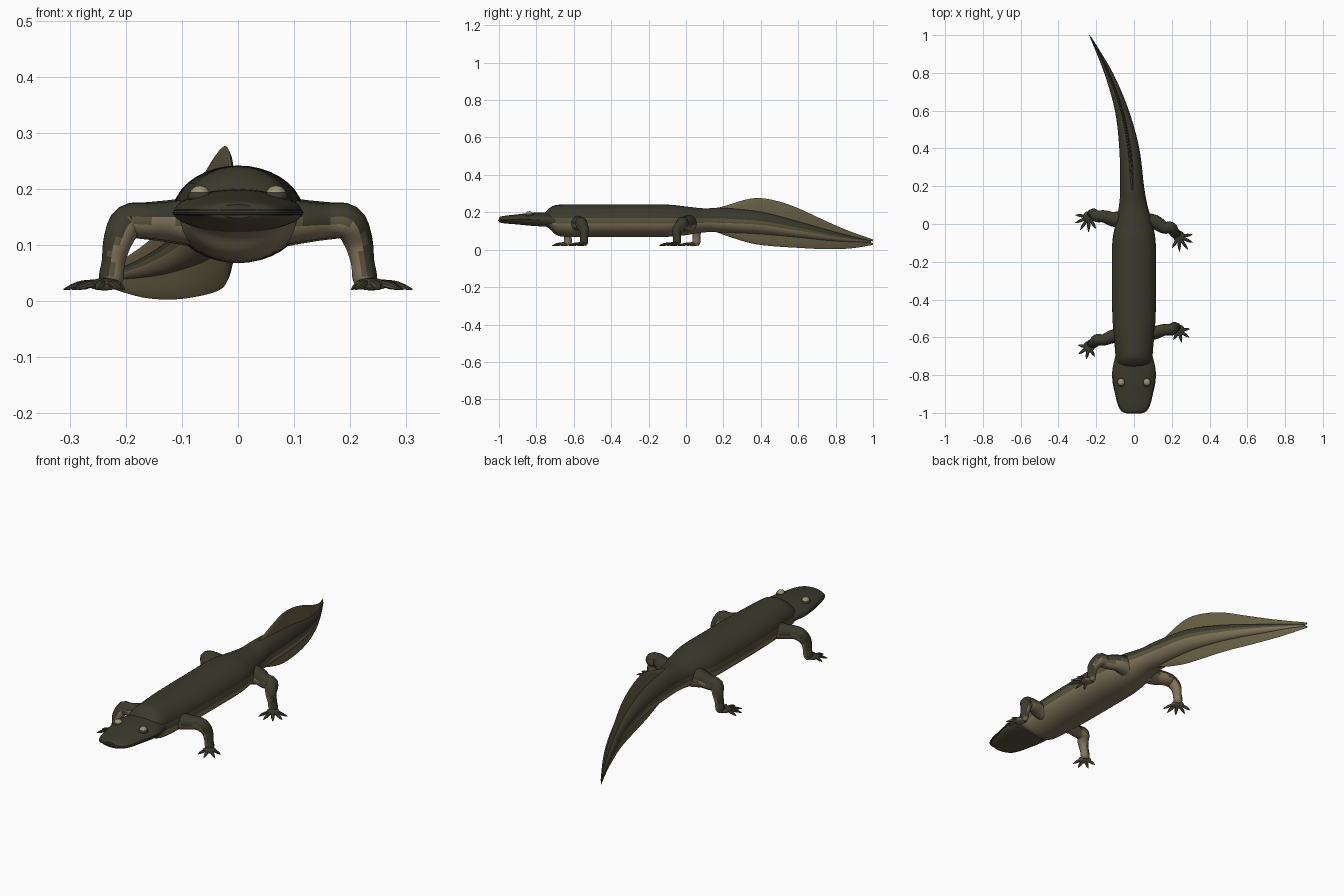
import bpy, bmesh, math
from mathutils import Vector, Matrix

cube = bpy.data.objects.get("Cube")
if cube:
    bpy.data.objects.remove(cube, do_unlink=True)


def material(name, rgb):
    m = bpy.data.materials.new(name)
    m.use_nodes = True
    m.diffuse_color = (*rgb, 1)
    m.node_tree.nodes["Principled BSDF"].inputs["Base Color"].default_value = (*rgb, 1)
    return m


DARK = material("dark olive back", (.043, .042, .025))
FLANK = material("olive flank", (.10, .087, .046))
BELLY = material("tan belly", (.225, .178, .106))
FIN = material("olive fin", (.14, .118, .06))
EYE = material("pale eye", (.33, .29, .18))


def finish(name, bm, mats, angle=40):
    bmesh.ops.recalc_face_normals(bm, faces=bm.faces)
    me = bpy.data.meshes.new(name)
    bm.to_mesh(me)
    bm.free()
    ob = bpy.data.objects.new(name, me)
    bpy.context.collection.objects.link(ob)
    for m in mats:
        me.materials.append(m)
    bpy.ops.object.select_all(action='DESELECT')
    bpy.context.view_layer.objects.active = ob
    ob.select_set(True)
    bpy.ops.object.shade_smooth_by_angle(angle=math.radians(angle))
    return ob


def smooth(pts, n):
    """Catmull-Rom interpolation of equal-length tuples."""
    out = []
    for i in range(len(pts) - 1):
        a, b = pts[max(i - 1, 0)], pts[i]
        c, d = pts[i + 1], pts[min(i + 2, len(pts) - 1)]
        for k in range(n):
            t = k / n
            out.append(tuple(q + t * (r - p) / 2 + t * t * (p - 2.5 * q + 2 * r - s / 2)
                             + t ** 3 * (s - p + 3 * (q - r)) / 2
                             for p, q, r, s in zip(a, b, c, d)))
    return out + [pts[-1]]


def skin(bm, rings, rule=None):
    """Bridge rings of points and cap both ends; rule(segment) picks the material."""
    vs = [[bm.verts.new(p) for p in ring] for ring in rings]
    n = len(vs[0])
    for a, b in zip(vs, vs[1:]):
        for j in range(n):
            f = bm.faces.new((a[j], a[(j + 1) % n], b[(j + 1) % n], b[j]))
            if rule:
                f.material_index = rule(math.sin(2 * math.pi * (j + .5) / n))
    bm.faces.new(vs[0][::-1])
    bm.faces.new(vs[-1])


def loft(name, stations, mats, rule, seg=36, steps=5):
    """Stations along y: (y, x, z, half width, height above, depth below)."""
    rings = []
    for y, x, z, w, up, down in smooth(stations, steps):
        ring = []
        for j in range(seg):
            a = 2 * math.pi * j / seg
            s = math.sin(a)
            ring.append((x + w * math.cos(a), y, z + s * (up if s > 0 else down)))
        rings.append(ring)
    bm = bmesh.new()
    skin(bm, rings, rule)
    return finish(name, bm, mats)


def tube(bm, pts, ref, seg=14, steps=4, flat=1):
    """Round tube along points (x, y, z, radius)."""
    path = smooth(pts, steps)
    rings = []
    for i, p in enumerate(path):
        t = Vector(path[min(i + 1, len(path) - 1)][:3]) - Vector(path[max(i - 1, 0)][:3])
        u = t.cross(Vector(ref)).normalized()
        v = t.cross(u).normalized()
        rings.append([Vector(p[:3]) + p[3] * (u * math.cos(a) + v * math.sin(a) * flat)
                      for a in (2 * math.pi * j / seg for j in range(seg))])
    skin(bm, rings)


# Trunk and tail
def body_rule(s):
    return 0 if s > .1 else 1 if s > -.18 else 2


loft("body_and_tail", [
    (-.755, 0, .155, .08, .043, .030), (-.73, 0, .155, .094, .068, .042),
    (-.70, 0, .155, .098, .083, .072), (-.65, 0, .155, .102, .086, .086),
    (-.5, 0, .155, .114, .086, .087), (-.3, 0, .155, .117, .086, .087),
    (-.1, 0, .155, .115, .086, .086), (0, 0, .155, .098, .076, .077),
    (.1, -.004, .155, .075, .066, .062), (.2, -.01, .154, .063, .070, .062),
    (.4, -.025, .143, .053, .060, .060), (.6, -.064, .11, .037, .042, .045),
    (.8, -.135, .073, .023, .022, .028), (.99, -.23, .042, .004, .006, .005),
], [DARK, FLANK, BELLY], body_rule)

# Head with the lip line as its widest level
loft("head", [
    (-1, 0, .16, .035, .012, .012), (-.988, 0, .16, .064, .018, .017),
    (-.95, 0, .16, .084, .024, .021), (-.9, 0, .159, .096, .030, .024),
    (-.84, 0, .158, .109, .038, .029), (-.78, 0, .157, .115, .042, .032),
    (-.72, 0, .156, .104, .044, .035), (-.66, 0, .155, .088, .040, .038),
], [DARK, FLANK], lambda s: 0 if s > -.1 else 1)

# Lip ridge around the upper jaw
bm = bmesh.new()
rim = [(.112, -.78), (.108, -.84), (.095, -.9), (.083, -.95), (.063, -.987), (.03, -.998)]
rim = rim + [(-x, y) for x, y in reversed(rim)]
tube(bm, [(x, y, .158, .005) for x, y in rim], (0, 0, 1), seg=8)
finish("lip_ridge", bm, [DARK])

# Tail fins, above and below
loft("upper_tail_fin", [
    (.14, -.006, .17, .012, .045, .03), (.22, -.011, .17, .011, .068, .03),
    (.32, -.016, .16, .010, .108, .03), (.4, -.025, .15, .010, .126, .03),
    (.5, -.042, .13, .009, .127, .02), (.6, -.064, .11, .008, .112, .02),
    (.72, -.104, .088, .007, .078, .01), (.86, -.162, .066, .005, .039, .01),
    (1, -.236, .048, .002, .007, .003),
], [FIN], lambda s: 0, seg=16)
loft("lower_tail_fin", [
    (.16, -.008, .14, .012, .02, .045), (.25, -.013, .14, .011, .02, .077),
    (.35, -.02, .14, .010, .02, .106), (.45, -.033, .13, .010, .02, .110),
    (.6, -.064, .105, .008, .02, .095), (.75, -.115, .08, .007, .01, .077),
    (.88, -.172, .055, .005, .008, .048), (1, -.236, .032, .002, .003, .006),
], [FIN], lambda s: 0, seg=16)


# Legs: root at the body, knee out to the side, foot flat with splayed toes
def leg(name, side, root_y, foot_y, thick, toes, reach):
    mid = (root_y + foot_y) / 2
    bm = bmesh.new()
    tube(bm, [(side * .06, root_y, .142, .046 * thick),
              (side * .11, root_y, .142, .037 * thick),
              (side * .16, mid, .143, .031 * thick),
              (side * .196, mid, .141, .031),
              (side * .214, foot_y, .108, .026),
              (side * .222, foot_y, .07, .021),
              (side * .226, foot_y, .042, .022),
              (side * .228, foot_y - .004, .026, .016)], (0, 1, 0))
    # Palm
    palm = Vector((side * .238, foot_y - .018, .030))
    m = Matrix.Translation(palm) @ Matrix.Diagonal((.031, .031, .011, 1))
    bmesh.ops.create_uvsphere(bm, u_segments=14, v_segments=8, radius=1, matrix=m)
    # Toes
    for k in range(toes):
        a = math.radians(8 - 128 * k / (toes - 1))
        d = Vector((side * math.cos(a), math.sin(a), 0))
        r = reach * (.86 + .14 * math.sin(math.pi * k / (toes - 1)))
        pts = []
        for f, z, w in ((.15, .030, .010), (.45, .031, .0085), (.72, .027, .0075), (1, .021, .0015)):
            p = palm + d * r * f
            pts.append((p.x, p.y, z, w))
        tube(bm, pts, (0, 0, 1), seg=8, steps=3, flat=.8)
    bmesh.ops.recalc_face_normals(bm, faces=bm.faces)
    # Upper and outer skin is dark, the inner skin is pale
    for f in bm.faces:
        f.normal_update()
        tone = f.normal.z + .55 * side * f.normal.x
        f.material_index = 0 if tone > .15 else 1 if tone > -.1 else 2
    finish(name, bm, [DARK, FLANK, BELLY])


leg("left_front_leg", 1, -.575, -.545, 1, 4, .066)
leg("right_front_leg", -1, -.595, -.632, 1, 4, .068)
leg("left_hind_leg", 1, .01, -.048, 1.08, 5, .083)
leg("right_hind_leg", -1, .025, .056, 1.08, 5, .083)

# Eyes with raised lids
for name, side in (("left", 1), ("right", -1)):
    for part, mat, size, z in (("eye", EYE, (.018, .019, .015), .191),
                               ("eyelid", DARK, (.022, .024, .012), .186)):
        bm = bmesh.new()
        m = Matrix.Translation((side * .068, -.838, z)) @ Matrix.Diagonal((*size, 1))
        bmesh.ops.create_uvsphere(bm, u_segments=16, v_segments=10, radius=1, matrix=m)
        finish(name + "_" + part, bm, [mat])
